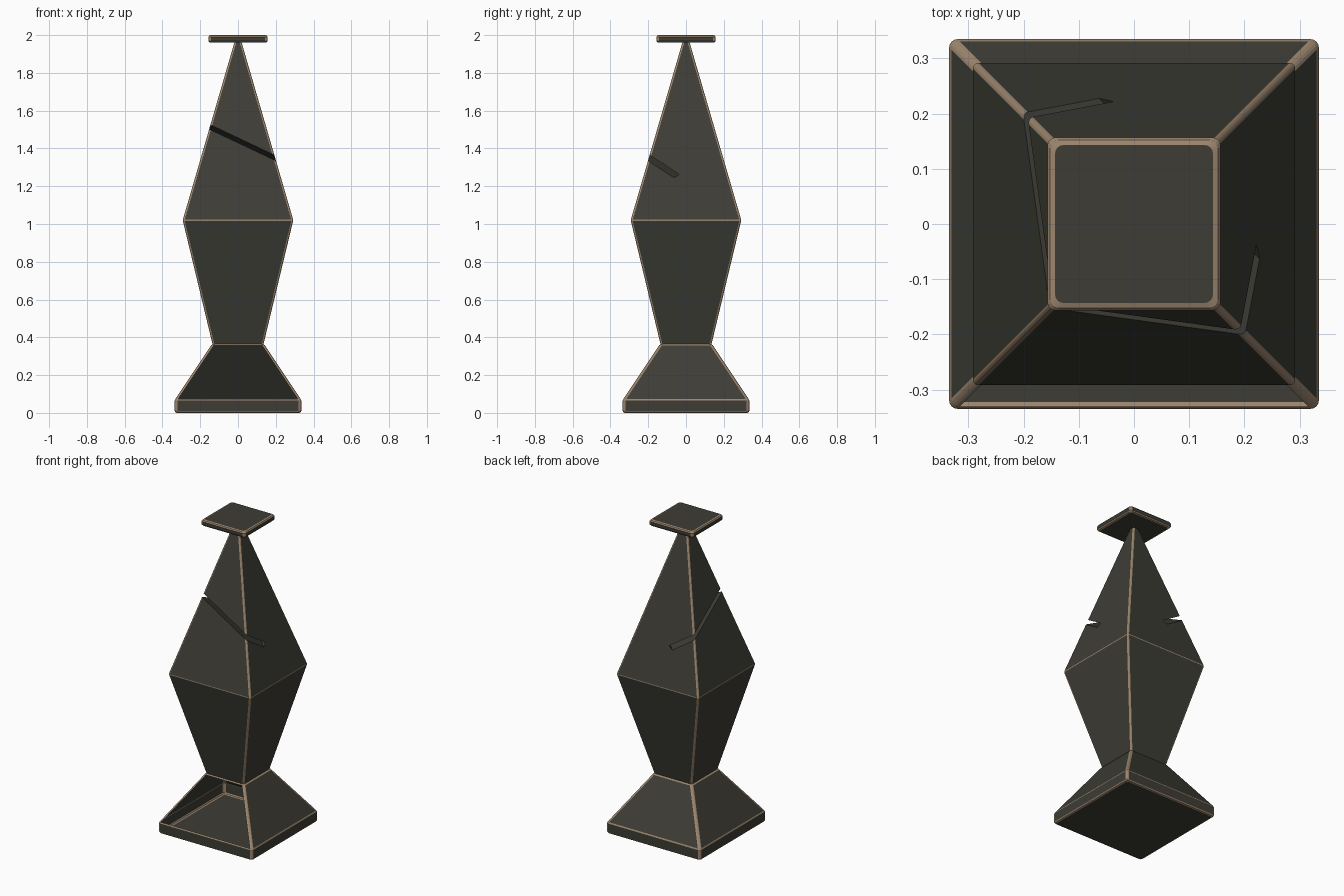
import bpy, bmesh, math
from mathutils import Matrix, Vector

if "Cube" in bpy.data.objects:
    bpy.data.objects.remove(bpy.data.objects["Cube"])

SEG = 4  # facets per rounded corner


def material(name, rgb):
    m = bpy.data.materials.new(name)
    m.diffuse_color = (*rgb, 1)
    m.use_nodes = True
    m.node_tree.nodes["Principled BSDF"].inputs["Base Color"].default_value = m.diffuse_color
    return m


STONE = material("dark stone", (0.047, 0.046, 0.036))
TRIM = material("worn tan edge", (0.33, 0.235, 0.152))


def ring_points(z, half, radius):
    """Rounded square, SEG + 1 points per corner, starting at the front right corner."""
    pts = []
    c = half - radius
    for k in range(4):
        mid = -math.pi / 4 + k * math.pi / 2
        sx, sy = math.copysign(1, math.cos(mid)), math.copysign(1, math.sin(mid))
        for i in range(SEG + 1):
            a = mid - math.pi / 4 + i * math.pi / 2 / SEG
            pts.append((sx * c + radius * math.cos(a), sy * c + radius * math.sin(a), z))
    return pts


def loft(name, rings, bands, radius, open_front=None, top=True):
    """Square loft with tan corners, tan bands at the listed levels and an optional missing front panel."""
    bm = bmesh.new()
    loops = [[bm.verts.new(p) for p in ring_points(z, h, radius)] for z, h in rings]
    n = len(loops[0])
    for level, (a, b) in enumerate(zip(loops, loops[1:])):
        for i in range(n):
            flat_side = i % (SEG + 1) == SEG
            if level == open_front and i == n - 1:
                continue
            j = (i + 1) % n
            f = bm.faces.new((a[i], a[j], b[j], b[i]))
            f.material_index = 0 if flat_side and level not in bands else 1
    bm.faces.new(loops[0][::-1])
    if top:
        bm.faces.new(loops[-1])
    me = bpy.data.meshes.new(name)
    bm.to_mesh(me)
    bm.free()
    me.materials.append(STONE)
    me.materials.append(TRIM)
    ob = bpy.data.objects.new(name, me)
    bpy.context.collection.objects.link(ob)
    return ob


# hollow flared base, open at the front
loft("base", [(0, 0.323), (0.003, 0.331), (0.010, 0.335), (0.066, 0.335), (0.074, 0.331),
              (0.357, 0.143), (0.364, 0.135)],
     bands=(0, 1, 3, 5), radius=0.015, open_front=4, top=False)

# solid tapered body with a thin tan line at the waist
body = loft("body", [(0.358, 0.134), (0.364, 0.135), (1.017, 0.292), (1.023, 0.292),
                     (1.965, 0.018)],
            bands=(0, 2), radius=0.010)

# square cap with rounded rim
loft("cap", [(1.96, 0.143), (1.963, 0.152), (1.97, 0.157), (1.99, 0.157), (1.997, 0.152),
             (2.0, 0.143)],
     bands=(0, 1, 3, 4), radius=0.015)

# slanted slit cut through the body, stopping short of the back right corner
slope = 0.548
u = Vector((1, 1, -2 * slope)).normalized()
v = Vector((-1, 1, 0)).normalized()
w = u.cross(v)
end = Vector((0.0875, 0.0875, 1.35 - slope * 0.175))
length = 1.0
center = end - u * length / 2
bm = bmesh.new()
frame = Matrix((u, v, w)).transposed().to_4x4()
bmesh.ops.create_cube(bm, size=1, matrix=Matrix.Translation(center) @ frame
                      @ Matrix.Diagonal((length, 1.2, 0.024, 1)))
me = bpy.data.meshes.new("slit_cutter")
bm.to_mesh(me)
bm.free()
me.materials.append(STONE)
cutter = bpy.data.objects.new("slit_cutter", me)
bpy.context.collection.objects.link(cutter)
cutter.hide_render = True

mod = body.modifiers.new("slit", "BOOLEAN")
mod.operation = "DIFFERENCE"
mod.solver = "EXACT"
mod.object = cutter
bpy.context.view_layer.objects.active = body
bpy.ops.object.modifier_apply(modifier=mod.name)
bpy.data.objects.remove(cutter)
